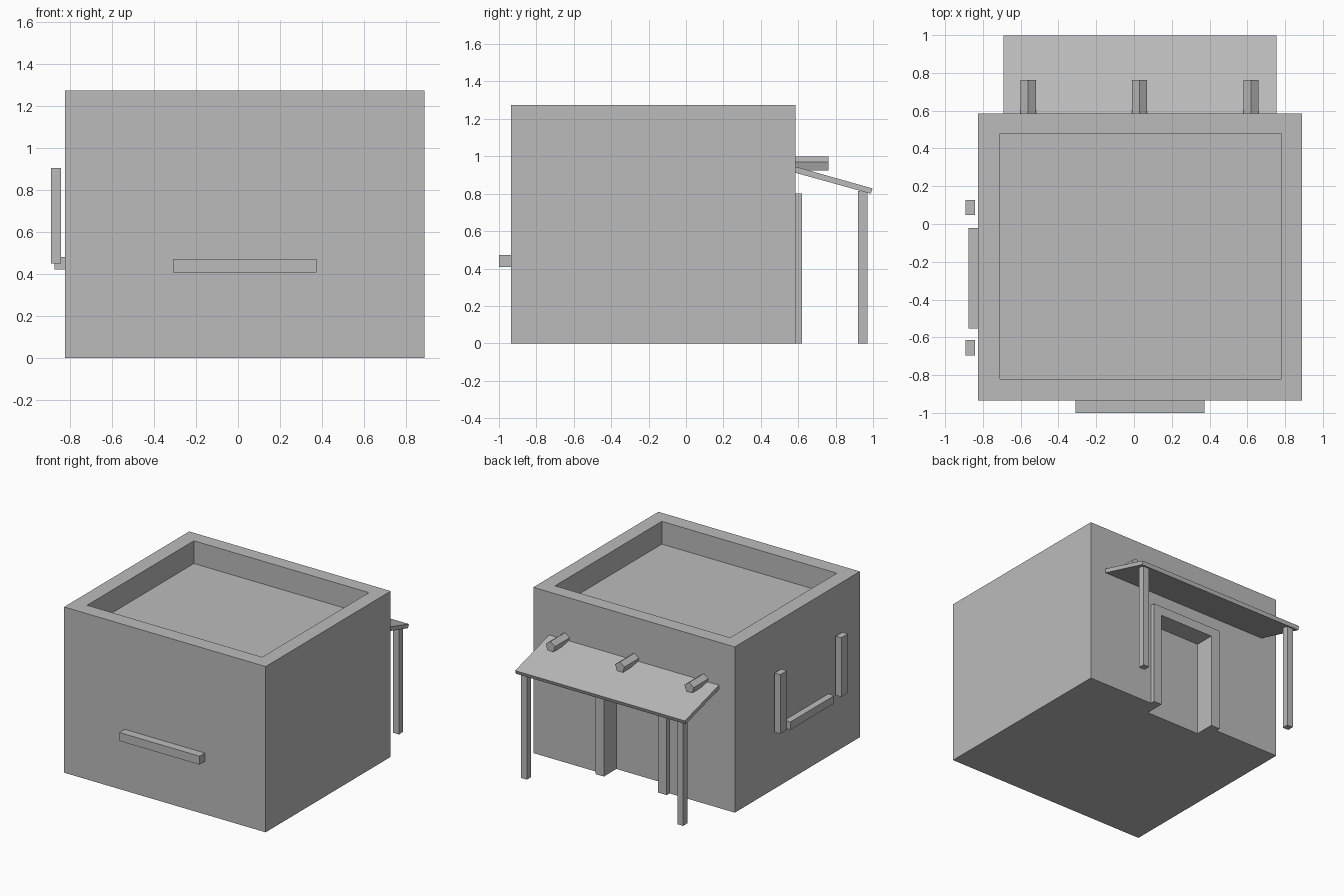
import bpy
import math

if "Cube" in bpy.data.objects:
    bpy.data.objects.remove(bpy.data.objects["Cube"])

grey = bpy.data.materials.new("plaster_grey")
grey.diffuse_color = (0.5, 0.5, 0.5, 1)
grey.use_nodes = True
grey.node_tree.nodes["Principled BSDF"].inputs["Base Color"].default_value = grey.diffuse_color


def mesh_object(name, verts, faces):
    me = bpy.data.meshes.new(name)
    me.from_pydata(verts, [], faces)
    me.materials.append(grey)
    ob = bpy.data.objects.new(name, me)
    bpy.context.collection.objects.link(ob)
    return ob


def prism(name, profile, start, end, axis):
    """Extrude a closed 2D profile along x (profile y,z) or y (profile x,z)."""
    n = len(profile)
    place = (lambda p, t: (t, p[0], p[1])) if axis == "x" else (lambda p, t: (p[0], t, p[1]))
    verts = [place(p, t) for t in (start, end) for p in profile]
    faces = [[(i + 1) % n, i, i + n, (i + 1) % n + n] for i in range(n)]
    faces += [list(range(n)), list(range(2 * n - 1, n - 1, -1))]
    if axis == "x":
        faces = [f[::-1] for f in faces]
    return mesh_object(name, verts, faces)


def box(name, x, y, z):
    return prism(name, [(x[0], z[0]), (x[1], z[0]), (x[1], z[1]), (x[0], z[1])], y[0], y[1], "y")


def cut(target, cutter):
    mod = target.modifiers.new(cutter.name, "BOOLEAN")
    mod.operation = "DIFFERENCE"
    mod.solver = "EXACT"
    mod.object = cutter
    cutter.hide_render = True
    cutter.hide_viewport = True
    cutter.display_type = "WIRE"


# House block with sunken flat roof and door recess
house = box("house_walls", (-0.825, 0.89), (-0.935, 0.585), (0, 1.275))
cut(house, box("roof_cutter", (-0.71, 0.78), (-0.82, 0.478), (1.10, 1.5)))
cut(house, box("door_cutter", (-0.195, 0.265), (0.468, 0.8), (-0.2, 0.73)))

# Door frame: one U-shaped prism around the recess
prism("door_frame",
      [(-0.27, 0), (-0.195, 0), (-0.195, 0.73), (0.265, 0.73),
       (0.265, 0), (0.335, 0), (0.335, 0.80), (-0.27, 0.80)],
      0.585, 0.62, "y")

# Sloping awning on two posts
prism("awning", [(0.58, 0.913), (0.988, 0.80), (0.998, 0.828), (0.58, 0.946)],
      -0.69, 0.755, "x")
for side, x in (("left", -0.63), ("right", 0.70)):
    box("awning_post_" + side, (x - 0.025, x + 0.025), (0.92, 0.97), (0, 0.815))

# Five-sided beam ends poking out of the wall
for i, x in enumerate((-0.56, 0.03, 0.62)):
    ring = [(x + 0.042 * math.sin(-a), 0.957 + 0.042 * math.cos(a))
            for a in (k * math.tau / 5 for k in range(5))]
    prism(f"beam_{i + 1}", ring, 0.56, 0.762, "y")

# Window ledges on the front and left walls
box("front_ledge", (-0.31, 0.373), (-1.0, -0.93), (0.407, 0.472))
box("side_ledge", (-0.875, -0.82), (-0.552, -0.02), (0.42, 0.48))

# Open shutters beside the left window
for i, y in enumerate((0.087, -0.655)):
    box(f"shutter_{i + 1}", (-0.892, -0.843), (y - 0.04, y + 0.04), (0.45, 0.905))
